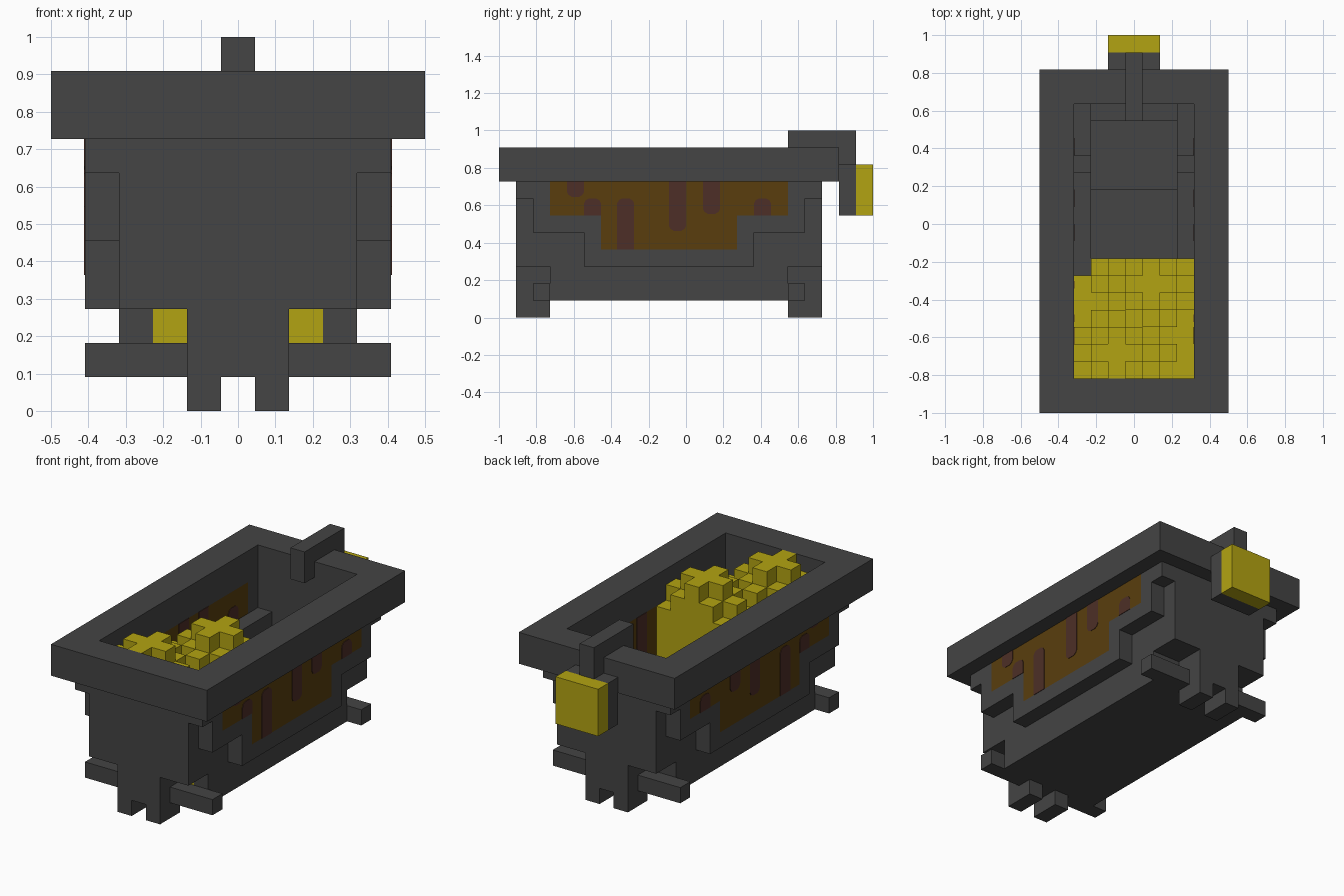
import bpy
import bmesh

if "Cube" in bpy.data.objects:
    bpy.data.objects.remove(bpy.data.objects["Cube"])

U = 1 / 11  # one block


def material(name, rgb):
    m = bpy.data.materials.new(name)
    m.diffuse_color = (*rgb, 1)
    m.use_nodes = True
    bsdf = next(n for n in m.node_tree.nodes if n.type == 'BSDF_PRINCIPLED')
    bsdf.inputs["Base Color"].default_value = (*rgb, 1)
    return m


IRON = material("dark_iron", (0.058, 0.058, 0.058))
GOLD = material("gold", (0.45, 0.37, 0.006))
RUST = material("rust_orange", (0.1, 0.048, 0.004))
DRIP = material("rust_brown", (0.075, 0.028, 0.02))


def finish(name, bm, mat):
    bmesh.ops.recalc_face_normals(bm, faces=bm.faces)
    bmesh.ops.scale(bm, vec=(U, U, U), verts=bm.verts)
    mesh = bpy.data.meshes.new(name)
    bm.to_mesh(mesh)
    bm.free()
    mesh.materials.append(mat)
    obj = bpy.data.objects.new(name, mesh)
    bpy.context.collection.objects.link(obj)
    return obj


def box(name, x, y, z, mat=IRON):
    bm = bmesh.new()
    bmesh.ops.create_cube(bm, size=1)
    for v in bm.verts:
        for i, (a, b) in enumerate((x, y, z)):
            v.co[i] = a if v.co[i] < 0 else b
    return finish(name, bm, mat)


def prism(name, profile, x0, x1, mat=IRON):
    """Extrude a (y, z) outline along x."""
    bm = bmesh.new()
    face = bm.faces.new([bm.verts.new((x0, y, z)) for y, z in profile])
    ext = bmesh.ops.extrude_face_region(bm, geom=[face])["geom"]
    moved = [g for g in ext if isinstance(g, bmesh.types.BMVert)]
    bmesh.ops.translate(bm, vec=(x1 - x0, 0, 0), verts=moved)
    return finish(name, bm, mat)


def ring(name, outer, inner, z0, z1):
    """Rectangular frame; outer and inner are (x0, x1, y0, y1)."""
    bm = bmesh.new()
    loops = []
    for (x0, x1, y0, y1), z in ((outer, z0), (outer, z1), (inner, z1), (inner, z0)):
        loops.append([bm.verts.new((x, y, z)) for x, y in
                      ((x0, y0), (x1, y0), (x1, y1), (x0, y1))])
    for k in range(4):
        a, b = loops[k], loops[(k + 1) % 4]
        for i in range(4):
            j = (i + 1) % 4
            bm.faces.new((a[i], a[j], b[j], b[i]))
    return finish(name, bm, IRON)


# Rim around the opening
ring("rim", (-5.5, 5.5, -11, 9), (-3.5, 3.5, -9, 7), 8, 10)

# End walls, inner ledges and floor
box("front_wall", (-3.5, 3.5), (-10, -9), (3, 8))
box("back_wall", (-3.5, 3.5), (7, 8), (3, 8))
box("front_ledge", (-2.5, 2.5), (-9, -8), (3, 4))
box("back_ledge", (-2.5, 2.5), (6, 7), (3, 4))
box("floor", (-2.5, 2.5), (-8, 6), (1, 2))
box("back_floor_step", (-2.5, 2.5), (2, 6), (2, 3))

# Stepped side outlines in (y, z)
LOWER = [(-8, 1), (6, 1), (6, 3), (7, 3), (7, 6), (4, 6), (4, 5), (3, 5), (3, 4),
         (-5, 4), (-5, 5), (-6, 5), (-6, 6), (-9, 6), (-9, 3), (-8, 3)]
STEPS = [(-10, 8), (-10, 7), (-9, 7), (-9, 5), (-6, 5), (-6, 3),
         (4, 3), (4, 5), (7, 5), (7, 7), (8, 7), (8, 8)]
PANEL = [(-8, 8), (-8, 6), (-5, 6), (-5, 4), (3, 4), (3, 6), (6, 6), (6, 8)]


# Drips: (start y, bottom z, top z, rounded at the bottom)
DRIPS = [(-7, 7.1, 8, True), (-6, 6, 7, False), (-4.05, 4, 7, False),
         (-1, 5.1, 8, True), (1, 6.1, 8, True), (4, 6, 7, False)]


def drip_outline(y, z0, z1, low):
    c = 0.28
    if low:
        return [(y, z1), (y, z0 + c), (y + 0.1, z0 + 0.1), (y + c, z0), (y + 1 - c, z0),
                (y + 0.9, z0 + 0.1), (y + 1, z0 + c), (y + 1, z1)]
    return [(y, z0), (y + 1, z0), (y + 1, z1 - c), (y + 0.9, z1 - 0.1), (y + 1 - c, z1),
            (y + c, z1), (y + 0.1, z1 - 0.1), (y, z1 - c)]


for side, s in (("left", 1), ("right", -1)):
    prism(f"{side}_lower_wall", LOWER, s * 2.5, s * 3.5)
    prism(f"{side}_stepped_frame", STEPS + PANEL[::-1], s * 3.5, s * 4.5)
    prism(f"{side}_rust_panel", PANEL, s * 3.5, s * 4.5, RUST)
    for i, d in enumerate(DRIPS):
        outline = drip_outline(*d)
        for face, x in (("outer", 4.5), ("inner", 3.5)):
            prism(f"{side}_{face}_drip_{i + 1}", outline,
                  s * (x - 0.03), s * (x + 0.03), DRIP)

# End brackets with feet, and axle stubs
for end, y0, y1, a0, a1 in (("front", -10, -8, -9, -8), ("back", 6, 8, 6, 7)):
    box(f"{end}_bracket", (-1.5, 1.5), (y0, y1), (1, 3))
    for side, s in (("left", 1), ("right", -1)):
        box(f"{end}_{side}_foot", sorted((s * 0.5, s * 1.5)), (y0, y1), (0, 1))
        box(f"{end}_{side}_axle", sorted((s * 1.5, s * 4.5)), (a0, a1), (1, 2))

# Hook over the back rim with its lamp
prism("lamp_hook", [(6, 9), (7, 9), (7, 10), (9, 10), (9, 9), (10, 9), (10, 11), (6, 11)],
      -0.5, 0.5)
box("lamp_back", (-1.5, 1.5), (9, 10), (6, 9))
box("lamp", (-1.5, 1.5), (10, 11), (6, 9), GOLD)


# Heap of gold blocks: height falls away from two cross-shaped peaks
def heap_height(i, j):
    if not (-3 <= i <= 3 and -9 <= j <= -3) or (i == -3 and j == -3):
        return 4
    d = min(abs(i + 1) + abs(j + 8), abs(i - 1) + abs(j + 4))
    return 10 if d <= 1 else 9 if d == 2 else 8 if d == 3 else 7


bm = bmesh.new()
for i in range(-3, 4):
    for j in range(-9, -2):
        h = heap_height(i, j)
        if h == 4:
            continue
        x0, x1, y0, y1 = i - 0.5, i + 0.5, j, j + 1
        bm.faces.new([bm.verts.new(p) for p in
                      ((x0, y0, h), (x1, y0, h), (x1, y1, h), (x0, y1, h))])
        for di, dj, a, b in ((1, 0, (x1, y0), (x1, y1)), (-1, 0, (x0, y1), (x0, y0)),
                             (0, 1, (x1, y1), (x0, y1)), (0, -1, (x0, y0), (x1, y0))):
            low = heap_height(i + di, j + dj)
            if abs(i + di) > 3 or j + dj < -9:
                continue  # against the tub walls
            for z in range(low, h):
                bm.faces.new([bm.verts.new(p) for p in
                              ((*a, z), (*b, z), (*b, z + 1), (*a, z + 1))])
bmesh.ops.remove_doubles(bm, verts=bm.verts, dist=0.001)
finish("gold_heap", bm, GOLD)
box("gold_heap_core", (-2.5, 2.5), (-8, -2), (2, 4), GOLD)
